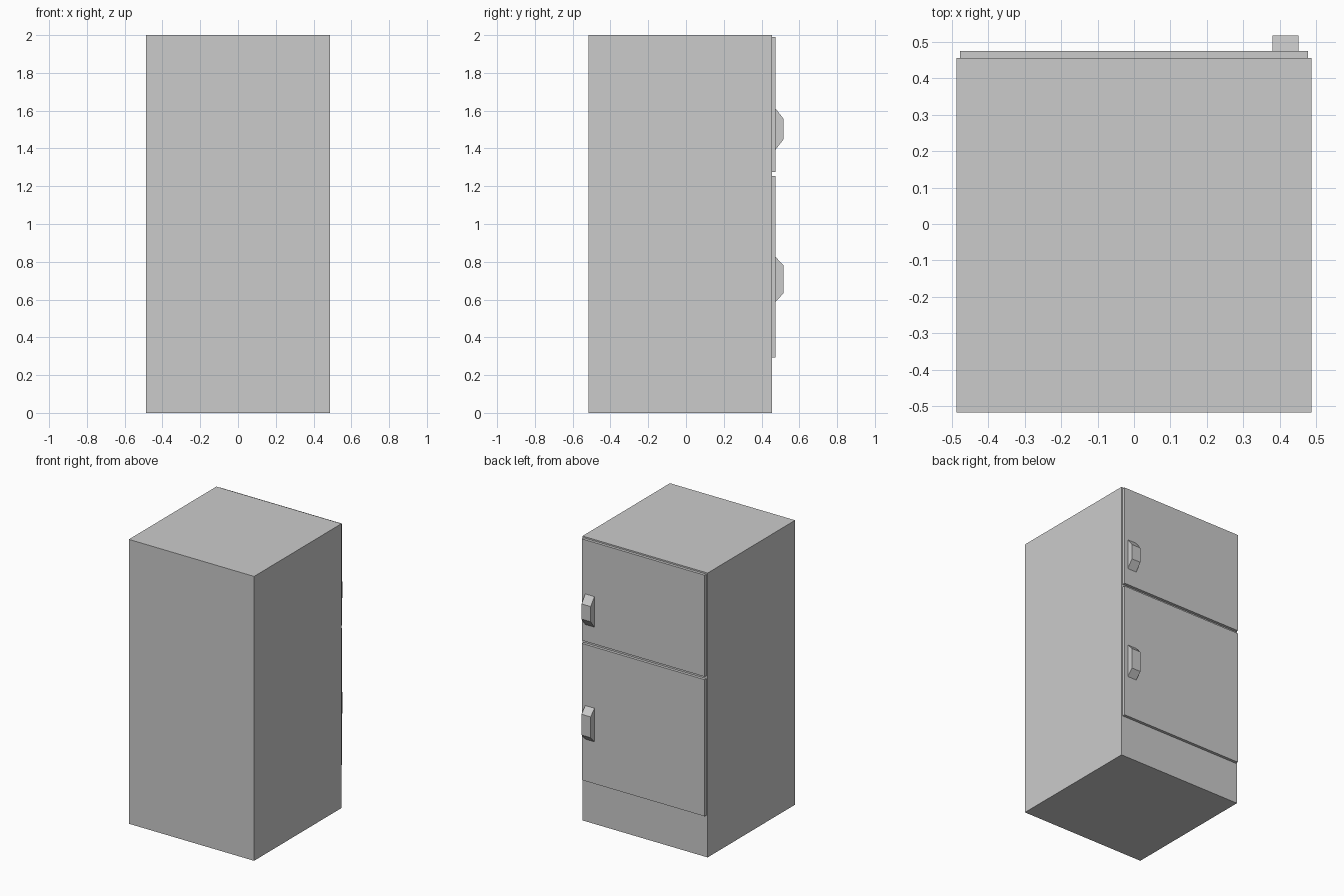
import bpy

if "Cube" in bpy.data.objects:
    bpy.data.objects.remove(bpy.data.objects["Cube"])


def add_mesh(name, verts, faces):
    mesh = bpy.data.meshes.new(name)
    mesh.from_pydata(verts, [], faces)
    mesh.update()
    obj = bpy.data.objects.new(name, mesh)
    bpy.context.collection.objects.link(obj)
    return obj


def extrude_x(name, profile, x0, x1):
    """Solid from a counter-clockwise (y, z) profile, seen from +x."""
    n = len(profile)
    verts = [(x, y, z) for x in (x0, x1) for y, z in profile]
    faces = [tuple(reversed(range(n))), tuple(range(n, 2 * n))]
    faces += [(i, (i + 1) % n, n + (i + 1) % n, n + i) for i in range(n)]
    return add_mesh(name, verts, faces)


def box(name, half_width, y0, y1, z0, z1):
    profile = [(y0, z0), (y1, z0), (y1, z1), (y0, z1)]
    return extrude_x(name, profile, -half_width, half_width)


BACK, BODY_Y, DOOR_Y, HANDLE_Y = -0.517, 0.455, 0.475, 0.517

# Cabinet
box("cabinet", 0.487, BACK, BODY_Y, 0, 2)

# Doors, each with a tapered grip: door range, grip base range, grip slope height
for name, z0, z1, g0, g1, s in (
    ("upper", 1.276, 1.99, 1.395, 1.61, 0.054),
    ("lower", 0.294, 1.255, 0.589, 0.825, 0.045),
):
    box(name + "_door", 0.478, BODY_Y, DOOR_Y, z0, z1)
    grip = [(DOOR_Y, g0), (HANDLE_Y, g0 + s), (HANDLE_Y, g1 - s), (DOOR_Y, g1)]
    extrude_x(name + "_handle", grip, 0.38, 0.451)
